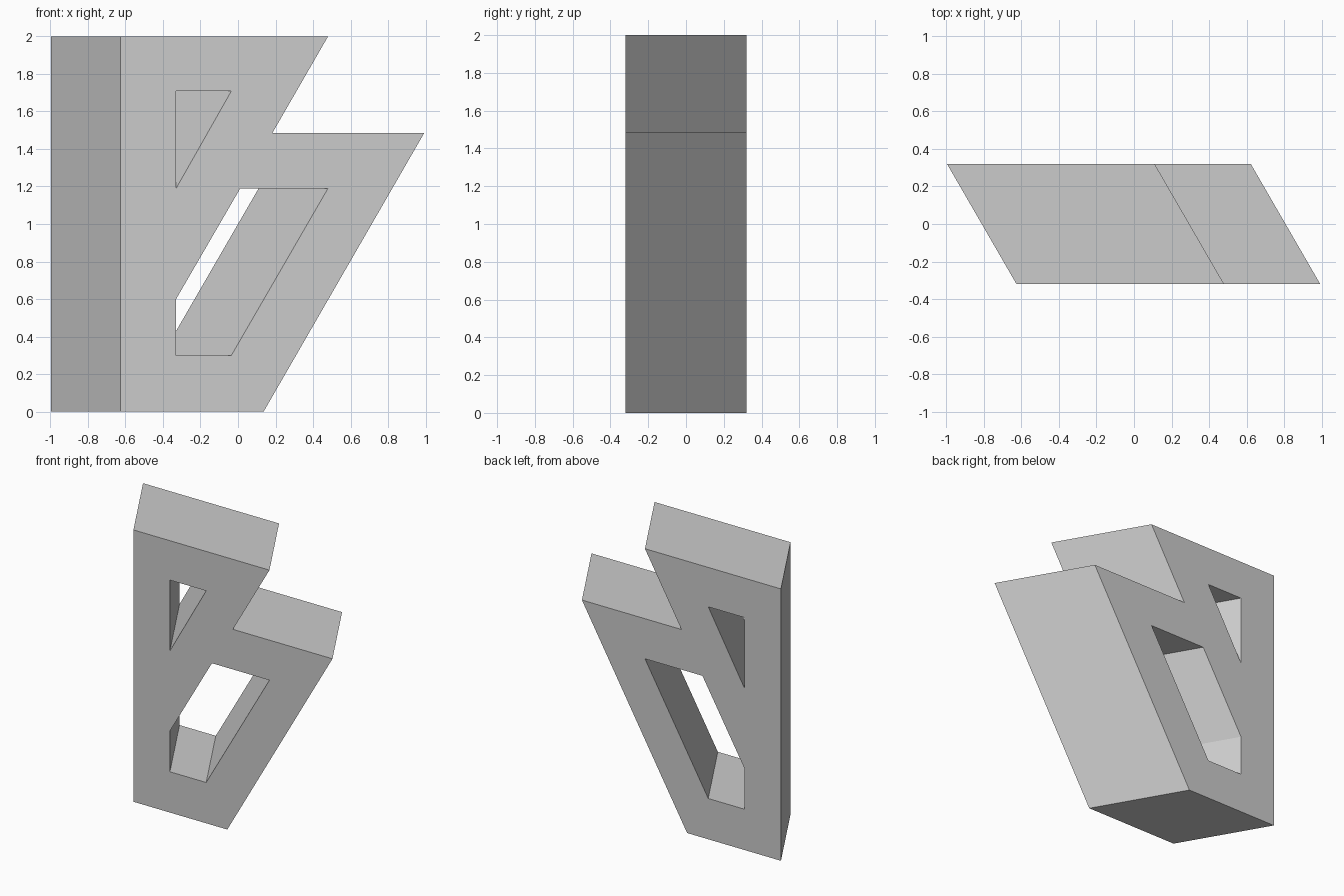
import bpy
import bmesh

cube = bpy.data.objects.get("Cube")
if cube:
    bpy.data.objects.remove(cube, do_unlink=True)

FRONT_Y = -0.32
SLANT = (-0.37, 0.64, 0)   # offset from the front face to the back face

# Outline and two openings of the front face, as (x, z)
OUTLINE = [(-0.627, 0), (0.137, 0), (0.993, 1.485), (0.183, 1.485), (0.48, 2), (-0.627, 2)]
UPPER_OPENING = [(-0.33, 1.19), (-0.035, 1.71), (-0.33, 1.71)]
LOWER_OPENING = [(-0.33, 0.3), (-0.035, 0.3), (0.48, 1.19), (0.012, 1.19), (-0.33, 0.6)]


def add_loop(bm, points):
    """Closed ring of edges on the front plane."""
    verts = [bm.verts.new((x, FRONT_Y, z)) for x, z in points]
    return [bm.edges.new((v, verts[i - 1])) for i, v in enumerate(verts)]


# Plain grey finish
grey = bpy.data.materials.new("light_grey")
grey.use_nodes = True
colour = (0.6, 0.6, 0.6, 1)
grey.diffuse_color = colour
grey.node_tree.nodes["Principled BSDF"].inputs["Base Color"].default_value = colour

# Fill the outline around its openings, then extrude it along the slant
bm = bmesh.new()
edges = []
for ring in (OUTLINE, UPPER_OPENING, LOWER_OPENING):
    edges += add_loop(bm, ring)
bmesh.ops.triangle_fill(bm, edges=edges, use_beauty=True, normal=(0, -1, 0))
result = bmesh.ops.extrude_face_region(bm, geom=bm.faces[:])
back = [g for g in result["geom"] if isinstance(g, bmesh.types.BMVert)]
bmesh.ops.translate(bm, verts=back, vec=SLANT)
bmesh.ops.recalc_face_normals(bm, faces=bm.faces[:])

mesh = bpy.data.meshes.new("slanted_block")
bm.to_mesh(mesh)
bm.free()
mesh.materials.append(grey)
block = bpy.data.objects.new("slanted_block", mesh)
bpy.context.collection.objects.link(block)
